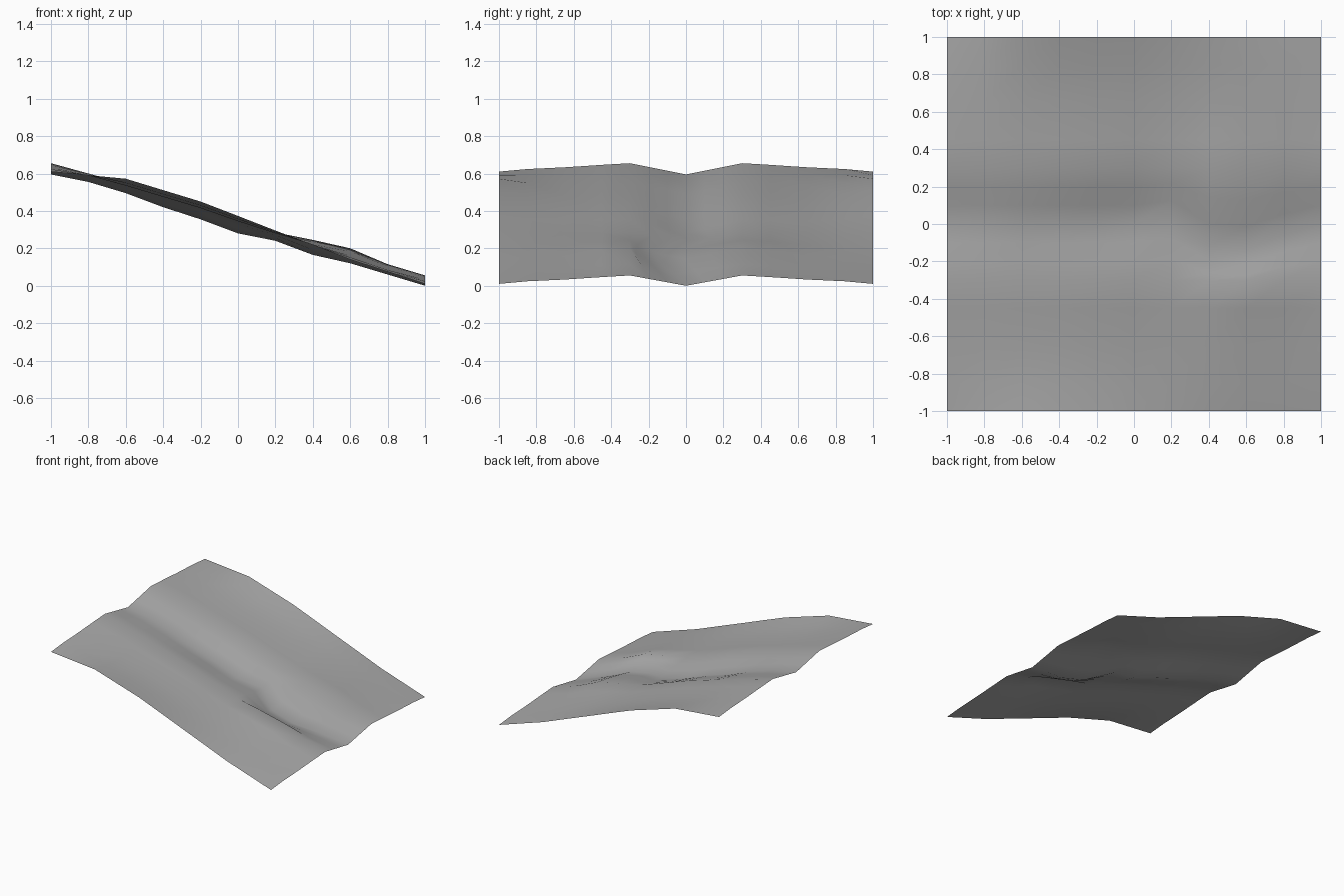
import bpy

cube = bpy.data.objects.get("Cube")
if cube:
    bpy.data.objects.remove(cube)

# Ground colour
mat = bpy.data.materials.new("stone_grey")
mat.use_nodes = True
grey = (0.4, 0.4, 0.4, 1)
mat.diffuse_color = grey
mat.node_tree.nodes["Principled BSDF"].inputs["Base Color"].default_value = grey

# Heights of the lengthwise lines, from the high end to the low end
STEPS = 10
rim = [.615, .596, .577, .516, .455, .378, .30, .223, .145, .08, .015]
field = [.638, .595, .54, .48, .42, .35, .285, .225, .165, .095, .038]
crest = [.66, .605, .55, .49, .43, .36, .29, .25, .205, .12, .06]
floor = [.60, .56, .50, .425, .36, .285, .245, .17, .125, .065, .005]
bend = [0, 0, 0, 0, 0, 0, .03, -.12, -.14, -.06, 0]


def blend(a, b, t):
    return [p + (q - p) * t for p, q in zip(a, b)]


# Cross-section: distance from centre, height line, how far it follows the bend
half = [(1, rim, 0), (.85, blend(rim, field, .6), 0), (.65, field, 0),
        (.45, blend(field, crest, .6), 0), (.3, crest, 0),
        (.2, blend(crest, floor, 1 / 3), .5), (.1, blend(crest, floor, 2 / 3), .8)]
rows = [(-y, h, f) for y, h, f in half] + [(0, floor, 1)]
rows += half[::-1]

# Sloping ground with a shallow winding gully
verts = [(-1 + 2 * i / STEPS, y + f * bend[i], h[i])
         for y, h, f in rows for i in range(STEPS + 1)]
n = STEPS + 1
faces = [(r * n + i, r * n + i + 1, (r + 1) * n + i + 1, (r + 1) * n + i)
         for r in range(len(rows) - 1) for i in range(STEPS)]

mesh = bpy.data.meshes.new("sloping_ground")
mesh.from_pydata(verts, [], faces)
mesh.materials.append(mat)
for p in mesh.polygons:
    p.use_smooth = True
ground = bpy.data.objects.new("sloping_ground", mesh)
bpy.context.collection.objects.link(ground)

# Bring the lowest point onto the floor
ground.location.z = -min(v[2] for v in verts)
